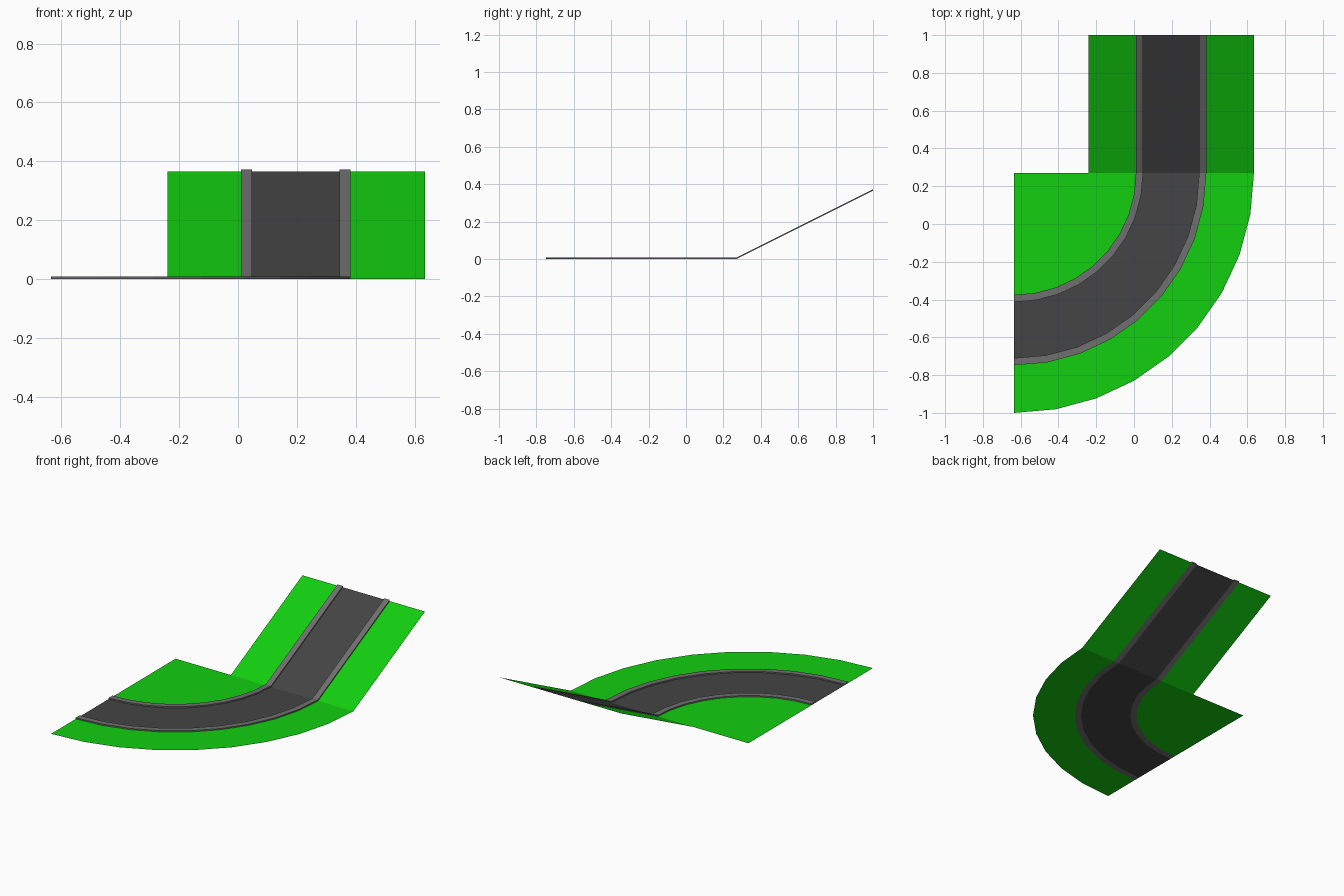
import bpy, bmesh, math

if "Cube" in bpy.data.objects:
    bpy.data.objects.remove(bpy.data.objects["Cube"])

CX, CY = -0.635, 0.27      # centre of the bend, foot of the ramp
STEPS = 9                  # 10 degree facets
RISE = 0.365               # ramp height at y = 1
CURB_H = 0.008

# radii from the bend centre
R_CURB_IN, R_ROAD_IN, R_ROAD_OUT, R_CURB_OUT, R_EDGE = 0.645, 0.683, 0.98, 1.018, 1.27


def material(name, rgb):
    m = bpy.data.materials.new(name)
    m.diffuse_color = (*rgb, 1)
    m.use_nodes = True
    m.node_tree.nodes["Principled BSDF"].inputs["Base Color"].default_value = m.diffuse_color
    return m


GREEN = material("grass_green", (0.006, 0.62, 0.005))
DARK = material("asphalt", (0.058, 0.058, 0.058))
GREY = material("curb_grey", (0.16, 0.16, 0.16))


def finish(name, bm, mat):
    bmesh.ops.remove_doubles(bm, verts=bm.verts, dist=1e-5)
    mesh = bpy.data.meshes.new(name)
    bm.to_mesh(mesh)
    bm.free()
    mesh.materials.append(mat)
    bpy.context.collection.objects.link(bpy.data.objects.new(name, mesh))


def bend(r, z):
    """Points along the quarter bend, ending at the foot of the ramp."""
    angles = [math.radians(-90 + 90 * i / STEPS) for i in range(STEPS + 1)]
    return [(CX + r * math.cos(a), CY + r * math.sin(a), z) for a in angles]


def ramp(r, z):
    return [(CX + r, CY, z), (CX + r, 1.0, RISE + z)]


def strip(bm, a, b):
    """Quads between two matching rows of points."""
    a, b = [bm.verts.new(p) for p in a], [bm.verts.new(p) for p in b]
    for i in range(len(a) - 1):
        bm.faces.new((a[i], b[i], b[i + 1], a[i + 1]))


def track(r, z=0.0):
    return bend(r, z) + ramp(r, z)[1:]


# road surface and outer grass verge
for name, r0, r1, mat in (("road", R_ROAD_IN, R_ROAD_OUT, DARK),
                          ("outer_grass", R_CURB_OUT, R_EDGE, GREEN)):
    bm = bmesh.new()
    strip(bm, track(r0), track(r1))
    finish(name, bm, mat)

# inner grass: flat corner inside the bend
bm = bmesh.new()
bm.faces.new([bm.verts.new(p) for p in [(CX, CY, 0)] + bend(R_CURB_IN, 0)])
finish("inner_corner_grass", bm, GREEN)

# inner grass beside the ramp
bm = bmesh.new()
strip(bm, ramp(-0.24 - CX, 0), ramp(R_CURB_IN, 0))
finish("inner_ramp_grass", bm, GREEN)

# raised curbs: box section swept along the track
for name, r0, r1 in (("inner_curb", R_CURB_IN, R_ROAD_IN),
                     ("outer_curb", R_ROAD_OUT, R_CURB_OUT)):
    bm = bmesh.new()
    rows = [track(r0), track(r0, CURB_H), track(r1, CURB_H), track(r1)]
    for i in range(4):
        strip(bm, rows[i], rows[(i + 1) % 4])
    for end in (0, -1):
        bm.faces.new([bm.verts.new(row[end]) for row in rows])
    bmesh.ops.remove_doubles(bm, verts=bm.verts, dist=1e-5)
    bmesh.ops.recalc_face_normals(bm, faces=bm.faces)
    finish(name, bm, GREY)
